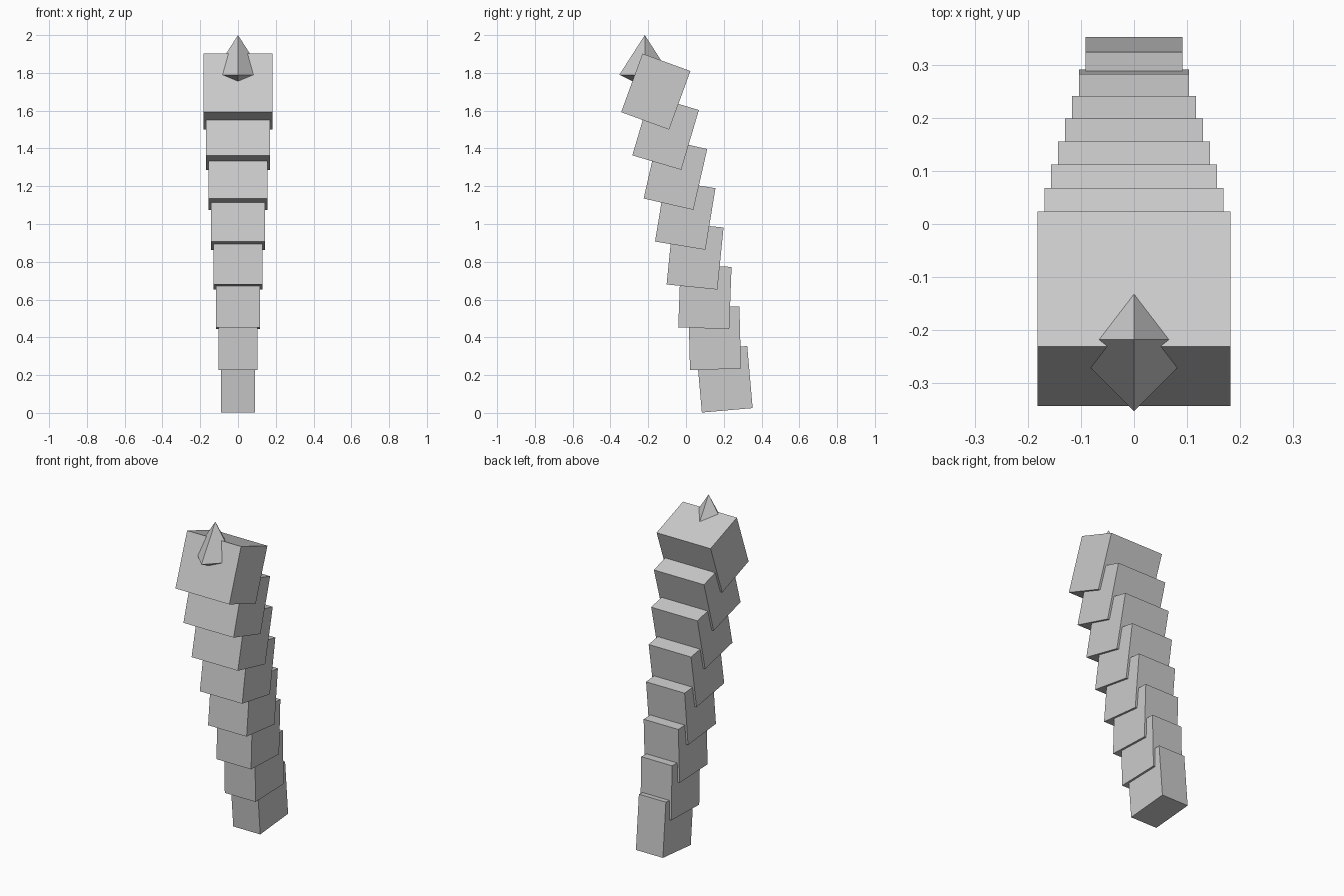
import bpy
import bmesh
from math import radians
from mathutils import Matrix, Vector

cube = bpy.data.objects.get("Cube")
if cube:
    bpy.data.objects.remove(cube, do_unlink=True)

# Single plain grey
grey = bpy.data.materials.new("light_grey")
grey.use_nodes = True
colour = (0.6, 0.6, 0.6, 1)
grey.diffuse_color = colour
grey.node_tree.nodes["Principled BSDF"].inputs["Base Color"].default_value = colour


def add_part(name, bm, location):
    bmesh.ops.recalc_face_normals(bm, faces=bm.faces)
    mesh = bpy.data.meshes.new(name)
    bm.to_mesh(mesh)
    bm.free()
    mesh.materials.append(grey)
    part = bpy.data.objects.new(name, mesh)
    part.location = location
    bpy.context.collection.objects.link(part)
    return part


# Overlapping blocks: wider and leaning further forward towards the top
COUNT = 8
DEPTH, HEIGHT = 0.27, 0.33
bottom, top = Vector((0, 0.204, 0.178)), Vector((0, -0.16, 1.701))
for i in range(COUNT):
    t = i / (COUNT - 1)
    width = 0.182 + t * 0.182
    bm = bmesh.new()
    bmesh.ops.create_cube(bm, size=1, matrix=Matrix.Diagonal((width, DEPTH, HEIGHT, 1)))
    block = add_part(f"segment_{i + 1}", bm, bottom.lerp(top, t))
    block.rotation_euler.x = radians(5 - 25 * t)

# Upright four-sided spike with a shallow pointed underside
RADIUS, EQUATOR = 0.135, 1.79
bm = bmesh.new()
ring = [bm.verts.new(p) for p in
        ((RADIUS, 0, 0), (0, RADIUS, 0), (-RADIUS, 0, 0), (0, -RADIUS, 0))]
for tip_z in (0.21, -0.066):
    tip = bm.verts.new((0, 0, tip_z))
    for a, b in zip(ring, ring[1:] + ring[:1]):
        bm.faces.new((a, b, tip))
add_part("tip_spike", bm, (0, -0.218, EQUATOR))
